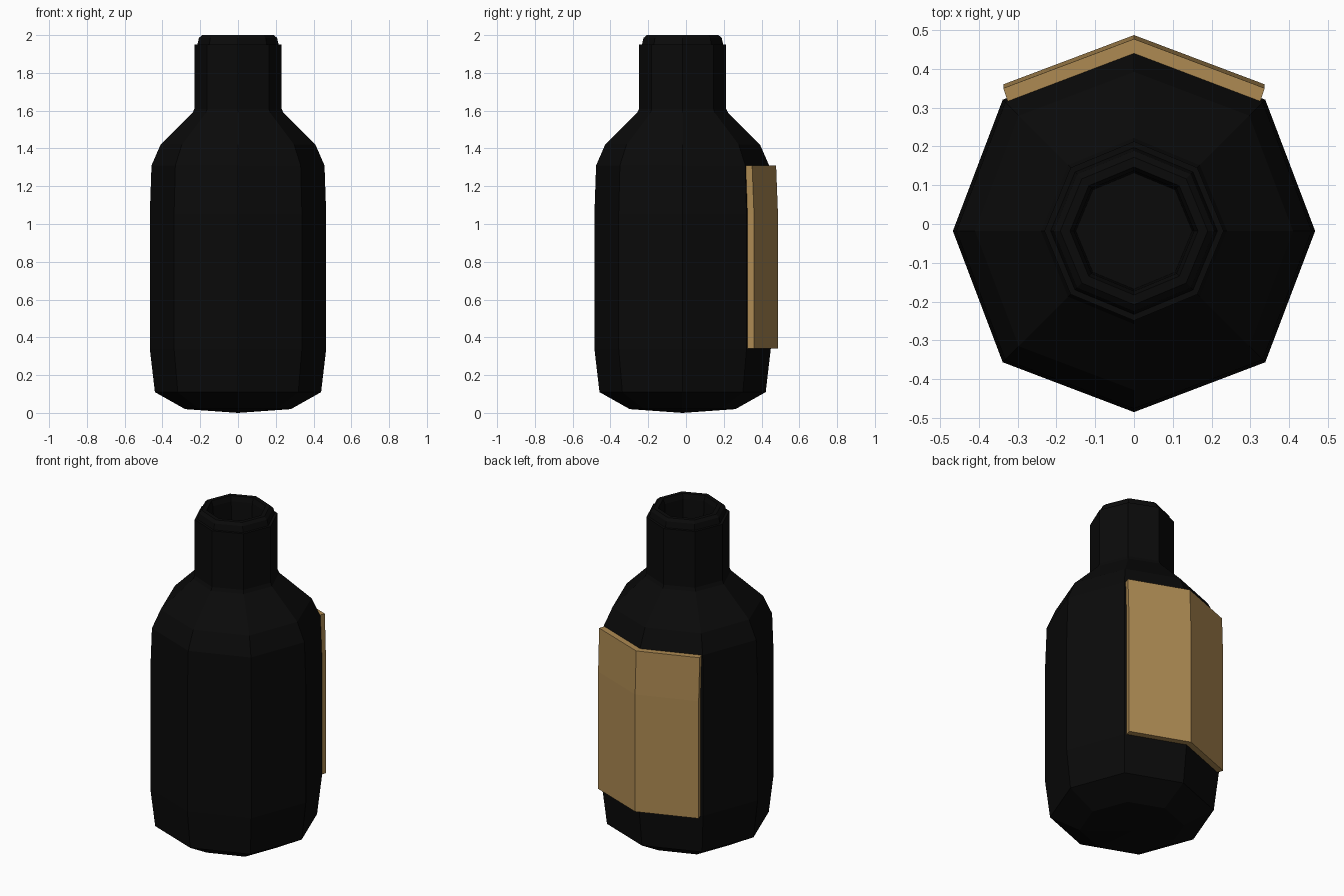
import bpy, bmesh
from math import cos, sin, pi

cube = bpy.data.objects.get("Cube")
if cube:
    bpy.data.objects.remove(cube)

CENTRE_Y = -0.018
SIDES = 8


def material(name, colour):
    m = bpy.data.materials.new(name)
    m.use_nodes = True
    m.diffuse_color = colour
    m.node_tree.nodes["Principled BSDF"].inputs["Base Color"].default_value = colour
    return m


def finish(bm, name, mat):
    bmesh.ops.recalc_face_normals(bm, faces=bm.faces)
    mesh = bpy.data.meshes.new(name)
    bm.to_mesh(mesh)
    bm.free()
    mesh.materials.append(mat)
    obj = bpy.data.objects.new(name, mesh)
    bpy.context.collection.objects.link(obj)
    return obj


def bridge(bm, rings):
    for low, high in zip(rings, rings[1:]):
        n = len(low)
        for i in range(n):
            j = (i + 1) % n
            bm.faces.new((low[i], low[j], high[j], high[i]))


black = material("black_glass", (0.003, 0.003, 0.003, 1))
tan = material("tan_paper", (0.42, 0.255, 0.085, 1))

# Bottle: eight-sided profile, outside then down into the mouth
profile = [(0.28, 0.02), (0.44, 0.11), (0.467, 0.34), (0.467, 1.05),
           (0.458, 1.31), (0.41, 1.42), (0.24, 1.59), (0.231, 1.61),
           (0.231, 1.95), (0.215, 1.95), (0.207, 1.985), (0.19, 2.0),
           (0.165, 2.0), (0.155, 1.97), (0.15, 1.85)]
bm = bmesh.new()
rings = []
for r, z in profile:
    ring = []
    for i in range(SIDES):
        a = 2 * pi * i / SIDES
        # the diagonal corners of the body stand out slightly
        k = r * (1.025 if i % 2 and r > 0.25 else 1)
        ring.append(bm.verts.new((k * cos(a), CENTRE_Y + k * sin(a), z)))
    rings.append(ring)
bridge(bm, rings)
for ring, z in ((rings[0], 0.0), (rings[-1], 1.85)):
    tip = bm.verts.new((0, CENTRE_Y, z))
    for i in range(SIDES):
        bm.faces.new((ring[i], ring[(i + 1) % SIDES], tip))
finish(bm, "bottle", black)

# Label: thick folded sheet wrapped over the two back sides
section = [(-0.325, 0.325), (0, 0.443), (0.325, 0.325),
           (0.337, 0.36), (0, 0.487), (-0.337, 0.36)]
bm = bmesh.new()
rings = [[bm.verts.new((x, y - inset, z)) for x, y in section]
         for z, inset in ((0.34, 0), (1.05, 0), (1.31, 0.01))]
bridge(bm, rings)
for r in (rings[0], rings[-1]):
    bm.faces.new((r[0], r[1], r[4], r[5]))
    bm.faces.new((r[1], r[2], r[3], r[4]))
finish(bm, "back_label", tan)
